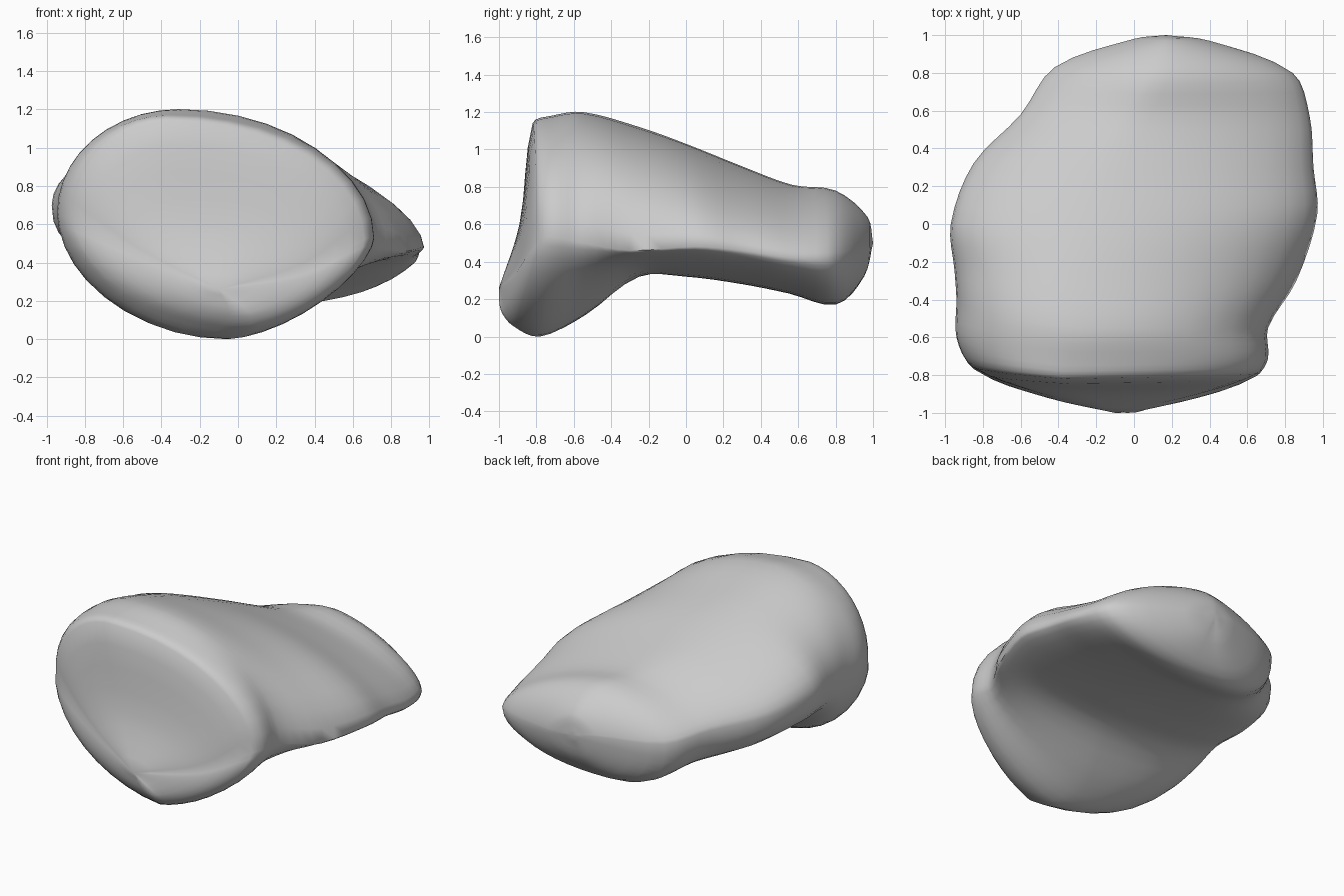
import bpy
import bmesh
from math import sin, cos, pi
from mathutils import Vector

if "Cube" in bpy.data.objects:
    bpy.data.objects.remove(bpy.data.objects["Cube"], do_unlink=True)

ARC_STEPS = 10      # points in each quarter of a cross-section
SPAN_STEPS = 4      # rings between two neighbouring cross-sections

# End points of the stone, front and back
FRONT_TIP = Vector((-.1, -1, .26))
BACK_TIP = Vector((.17, 1, .5))

# Cross-sections from front to back: left, top, right and bottom extremes
SECTIONS = [
    [(-.52, -.89, .45), (-.25, -.89, .6), (.35, -.9, .36), (.04, -.99, .14)],
    [(-.86, -.75, .63), (-.38, -.82, 1.14), (.66, -.79, .52), (.06, -.93, .06)],
    [(-.94, -.6, .65), (-.35, -.72, 1.18), (.71, -.71, .53), (-.06, -.78, 0)],
    [(-.94, -.4, .67), (-.3, -.55, 1.2), (.71, -.55, .5), (-.1, -.55, .11)],
    [(-.95, -.25, .68), (-.3, -.25, 1.12), (.86, -.3, .46), (0, -.25, .32)],
    [(-.97, 0, .7), (-.25, 0, 1.03), (.97, .05, .48), (.1, 0, .32)],
    [(-.85, .32, .64), (-.15, .3, .91), (.95, .3, .46), (.1, .3, .28)],
    [(-.6, .58, .58), (0, .57, .81), (.93, .57, .42), (.08, .55, .23)],
    [(-.42, .83, .53), (.13, .8, .78), (.84, .8, .42), (.1, .8, .17)],
    [(0, .98, .53), (.17, .97, .64), (.4, .97, .47), (.18, .95, .32)],
]


def clamp(value, low, high):
    return max(low, min(high, value))


def quarter(side, pole, power, up_power):
    """Rounded arc from a side extreme to a top or bottom extreme."""
    points = []
    for i in range(ARC_STEPS + 1):
        t = i / ARC_STEPS
        across = max(cos(t * pi / 2), 0) ** power
        up = sin(t * pi / 2) ** up_power
        points.append(Vector((pole.x + (side.x - pole.x) * across,
                              side.y + (pole.y - side.y) * t,
                              side.z + (pole.z - side.z) * up)))
    return points


def outline(extremes):
    """Closed cross-section, fuller or leaner in each quarter along the stone."""
    left, top, right, bottom = (Vector(p) for p in extremes)
    top_left = 1 + max(top.y, 0) * .4
    top_right = 1 + max(right.y + .6, 0) * .23
    low_right = 1.3 - max(right.y, 0) * .35
    low_left = clamp(.5 - left.y * .85, .7, 1)
    return (quarter(left, top, top_left, top_left)[:-1]
            + quarter(right, top, top_right, top_right)[:0:-1]
            + quarter(right, bottom, low_right, low_right)[:-1]
            + quarter(left, bottom, low_left, low_left * 1.15)[:0:-1])


def blend(a, b, c, d, t):
    """Smooth curve from b to c, with slopes scaled to the spacing."""
    span = (c - b).length
    start = (c - a) * span / ((b - a).length + span)
    end = (d - b) * span / ((d - c).length + span)
    ease = t * t * (3 - 2 * t)
    return (b.lerp(c, ease) + start * t * (1 - t) ** 2
            - end * t * t * (1 - t))


# Smooth the cross-sections into a run of rings between both tips
outlines = [outline(s) for s in SECTIONS]
count = len(outlines[0])
keys = [[FRONT_TIP] * count] + outlines + [[BACK_TIP] * count]
rings = []
for i in range(len(keys) - 1):
    around = [keys[max(i - 1, 0)], keys[i], keys[i + 1],
              keys[min(i + 2, len(keys) - 1)]]
    for step in range(SPAN_STEPS):
        rings.append([blend(*points, step / SPAN_STEPS)
                      for points in zip(*around)])

# Skin the rings and close both tips
bm = bmesh.new()
loops = [[bm.verts.new(p) for p in ring] for ring in rings[1:]]
front, back = bm.verts.new(FRONT_TIP), bm.verts.new(BACK_TIP)
for i in range(count):
    j = (i + 1) % count
    bm.faces.new((front, loops[0][i], loops[0][j]))
    bm.faces.new((back, loops[-1][j], loops[-1][i]))
    for a, b in zip(loops, loops[1:]):
        bm.faces.new((a[i], b[i], b[j], a[j]))
bmesh.ops.recalc_face_normals(bm, faces=bm.faces)

mesh = bpy.data.meshes.new("stone")
bm.to_mesh(mesh)
bm.free()
stone = bpy.data.objects.new("stone", mesh)
bpy.context.collection.objects.link(stone)

# Plain grey stone
grey = bpy.data.materials.new("stone_grey")
grey.use_nodes = True
colour = (.6, .6, .6, 1)
grey.diffuse_color = colour
grey.node_tree.nodes["Principled BSDF"].inputs["Base Color"].default_value = colour
mesh.materials.append(grey)

bpy.context.view_layer.objects.active = stone
stone.select_set(True)
bpy.ops.object.shade_smooth_by_angle(angle=pi / 3)
